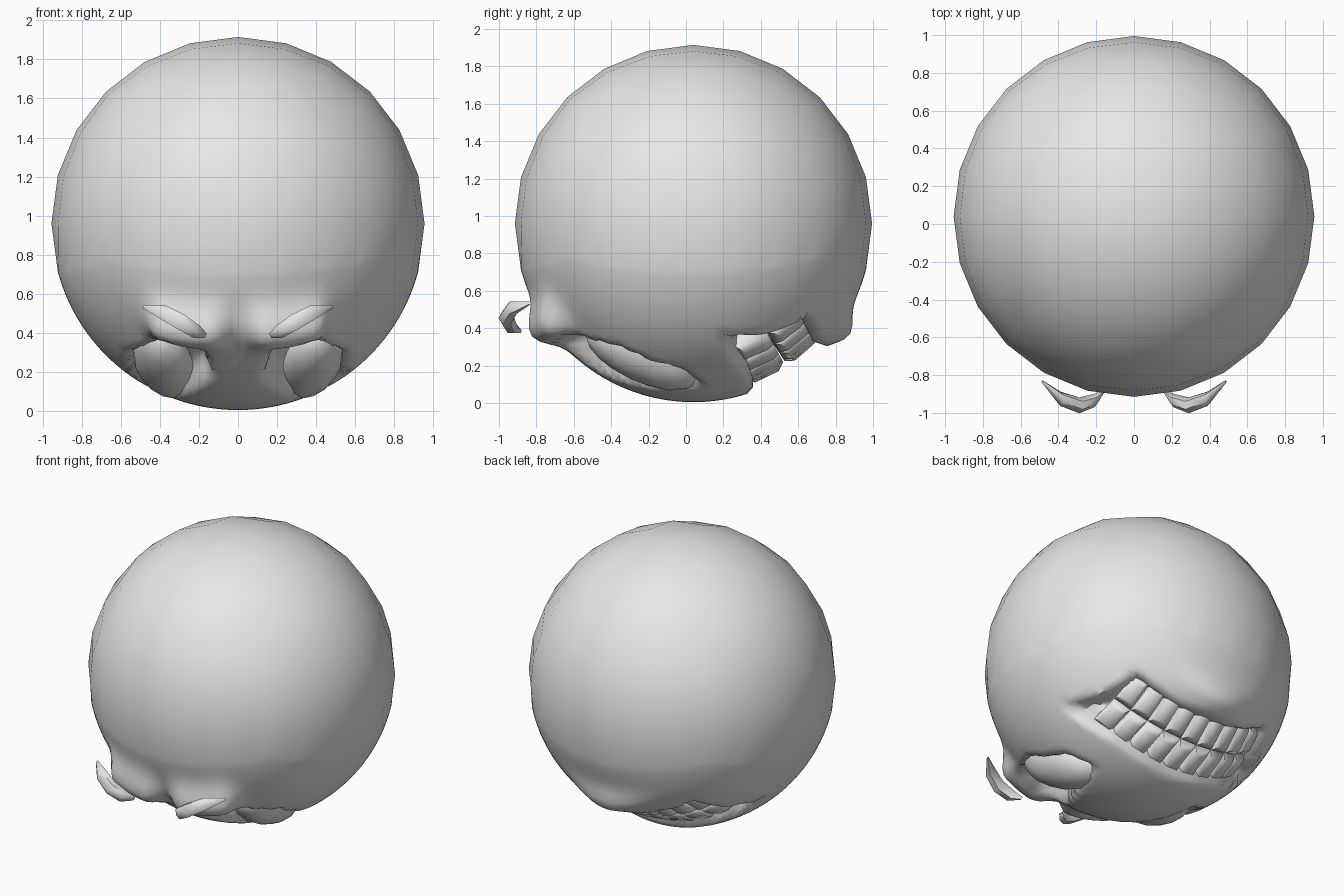
import bpy, bmesh, math
from mathutils import Vector

if "Cube" in bpy.data.objects:
    bpy.data.objects.remove(bpy.data.objects["Cube"])

C = Vector((0, 0.04, 0.96))   # head centre
R = 0.955

grey = bpy.data.materials.new("plain grey")
grey.diffuse_color = (0.8, 0.8, 0.8, 1)
grey.use_nodes = True
grey.node_tree.nodes["Principled BSDF"].inputs["Base Color"].default_value = grey.diffuse_color


def finish(bm, name, angle=60):
    bmesh.ops.recalc_face_normals(bm, faces=bm.faces)
    me = bpy.data.meshes.new(name)
    bm.to_mesh(me)
    bm.free()
    me.materials.append(grey)
    ob = bpy.data.objects.new(name, me)
    bpy.context.collection.objects.link(ob)
    bpy.ops.object.select_all(action='DESELECT')
    ob.select_set(True)
    bpy.context.view_layer.objects.active = ob
    bpy.ops.object.shade_smooth_by_angle(angle=math.radians(angle))
    return ob


# The face looks straight down: (u, v) are angles from the bottom pole
def direction(u, v):
    t = math.hypot(u, v)
    k = math.sin(t) / t if t > 1e-6 else 1
    return Vector((u * k, v * k, -math.cos(t)))


def angles(d):
    h = math.hypot(d.x, d.y)
    t = math.atan2(h, -d.z)
    return (d.x / h * t, d.y / h * t) if h > 1e-6 else (0, 0)


def seg_dist(p, a, b):
    ab = b - a
    t = max(0, min(1, (p - a).dot(ab) / ab.length_squared))
    return (p - a - ab * t).length


def depth_in(p, poly):
    """Distance from the outline if p is inside it, otherwise 0."""
    inside, best = False, 9
    for a, b in zip(poly, poly[1:] + poly[:1]):
        best = min(best, seg_dist(p, a, b))
        if (a.y > p.y) != (b.y > p.y) and \
                p.x < a.x + (p.y - a.y) / (b.y - a.y) * (b.x - a.x):
            inside = not inside
    return best if inside else 0


def smooth(x):
    x = max(0, min(1, x))
    return x * x * (3 - 2 * x)


P2 = lambda pts: [Vector(p) for p in pts]
MOUTH = P2([(-.1, .32), (.22, .33), (.49, .31), (.9, .15), (.66, .8),
            (.21, .82), (-.1, .84)])
SOCKET = P2([(.2, -.87), (.47, -.84), (.68, -.47), (.62, -.05), (.43, .08),
             (.28, -.3), (.13, -.6)])
BROW = P2([(.17, -.96), (.45, -.9)])


def radius(u, v):
    p = Vector((abs(u), v))
    r = R
    r -= 0.2 * smooth(depth_in(p, MOUTH) / 0.11)
    r -= 0.13 * smooth(depth_in(p, SOCKET) / 0.09)
    r += 0.11 * math.exp(-(seg_dist(p, *BROW) / 0.12) ** 2)          # brow ridge
    r += 0.07 * math.exp(-(p.x / .3) ** 2 - ((v - .95) / .1) ** 2)   # chin
    return r


# Head: cube sphere, finer where the face is
bm = bmesh.new()
bmesh.ops.create_cube(bm, size=2)
bmesh.ops.subdivide_edges(bm, edges=bm.edges[:], cuts=5, use_grid_fill=True)
for v in bm.verts:
    v.co = Vector([math.tan(c * math.pi / 4) for c in v.co]).normalized() * R
face_edges = {e for f in bm.faces if f.calc_center_median().z < -0.15 for e in f.edges}
bmesh.ops.subdivide_edges(bm, edges=list(face_edges), cuts=5, use_grid_fill=True)
for v in bm.verts:
    d = v.co.normalized()
    v.co = C + d * (radius(*angles(d)) if d.z < -0.1 else R)
finish(bm, "head")

# Eyes: long almond shapes filling the sockets
for side, s in (("left", -1), ("right", 1)):
    n = direction(.47 * s, -.34)
    along = direction(.41 * s, .08) - direction(.58 * s, -.68)
    along = (along - n * along.dot(n)).normalized()
    across = n.cross(along)
    bm = bmesh.new()
    bmesh.ops.create_uvsphere(bm, u_segments=12, v_segments=8, radius=1)
    for v in bm.verts:
        x, y, z = v.co
        v.co = C + n * (0.84 + .14 * z) + along * (.34 * x) + across * (.17 * y)
    finish(bm, side + "_eye")

# Eyebrows: floating arched tapered bars
SPINE = [(.485, -.835, .535, .008), (.39, -.925, .51, .038), (.29, -.96, .455, .042),
         (.21, -.935, .405, .036), (.165, -.89, .385, .012)]
for side, s in (("left", -1), ("right", 1)):
    bm = bmesh.new()
    rings = []
    for x, y, z, r in SPINE:
        ring = []
        for k in range(6):
            a = k * math.pi / 3
            ring.append(bm.verts.new((s * (x - .5 * r * math.sin(a)),
                                      y + r * math.cos(a), z + r * math.sin(a))))
        rings.append(ring)
    for a, b in zip(rings, rings[1:]):
        for k in range(6):
            bm.faces.new((a[k], a[k - 1], b[k - 1], b[k]))
    bm.faces.new(rings[0])
    bm.faces.new(rings[-1])
    finish(bm, side + "_eyebrow")

# Teeth: two curved rows of bevelled blocks
COLS = 9
lip = lambda u, t: (.32 - .1 * u * u) * (1 - t) + (.84 - .2 * u * u) * t
for row, (t0, t1) in (("upper", (0, .49)), ("lower", (.51, 1))):
    bm = bmesh.new()
    for c in range(COLS):
        u0, u1 = (-.68 + 1.36 * (c + k) / COLS for k in (.02, .98))
        um, tm = (u0 + u1) / 2, (t0 + t1) / 2
        layers = []
        for r, k in ((.78, 1), (.885, 1), (.912, .6)):
            layers.append([bm.verts.new(C + r * direction(
                um + (u - um) * k, lip(um + (u - um) * k, tm + (t - tm) * k)))
                for u, t in ((u0, t0), (u1, t0), (u1, t1), (u0, t1))])
        for a, b in zip(layers, layers[1:]):
            for k in range(4):
                bm.faces.new((a[k], a[k - 1], b[k - 1], b[k]))
        bm.faces.new(layers[0])
        bm.faces.new(layers[-1])
    finish(bm, row + "_teeth")
